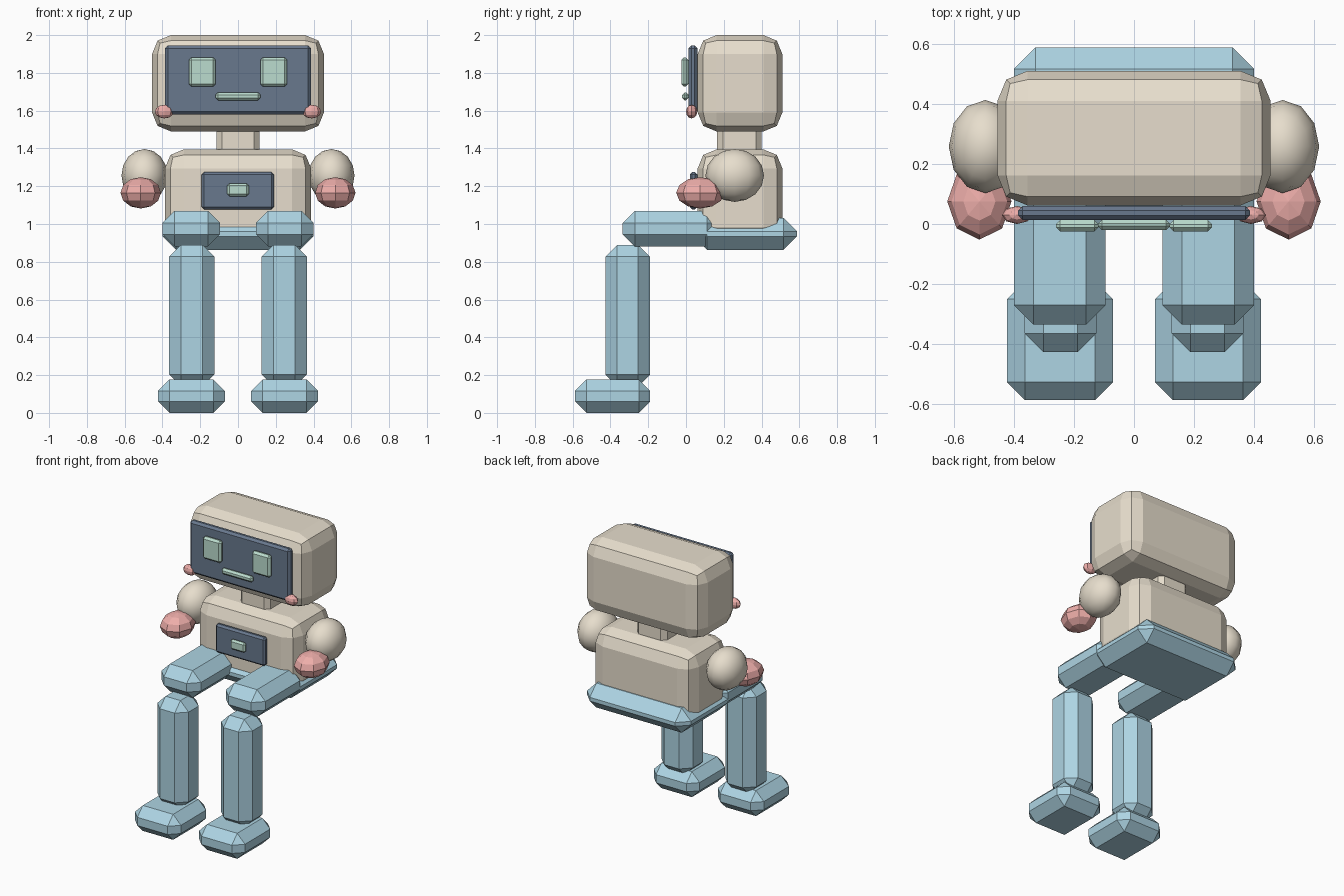
import bpy, bmesh
from mathutils import Matrix, Vector

if "Cube" in bpy.data.objects:
    bpy.data.objects.remove(bpy.data.objects["Cube"])


def material(name, rgb):
    m = bpy.data.materials.new(name)
    m.diffuse_color = (*rgb, 1)
    m.use_nodes = True
    m.node_tree.nodes["Principled BSDF"].inputs["Base Color"].default_value = m.diffuse_color
    return m


CREAM = material("cream", (0.80, 0.73, 0.61))
BLUE = material("blue", (0.42, 0.66, 0.77))
NAVY = material("navy", (0.14, 0.19, 0.27))
GREEN = material("green", (0.50, 0.72, 0.62))
RED = material("red", (0.85, 0.42, 0.40))


def finish(bm, name, mat):
    me = bpy.data.meshes.new(name)
    bm.to_mesh(me)
    bm.free()
    me.materials.append(mat)
    ob = bpy.data.objects.new(name, me)
    bpy.context.collection.objects.link(ob)
    return ob


def box(name, mat, x, y, z, bevel, segments=1):
    """Bevelled box from (min, max) ranges."""
    lo, hi = Vector((x[0], y[0], z[0])), Vector((x[1], y[1], z[1]))
    bm = bmesh.new()
    bmesh.ops.create_cube(bm, size=1, matrix=Matrix.Translation((lo + hi) / 2)
                          @ Matrix.Diagonal((*(hi - lo), 1)))
    bmesh.ops.bevel(bm, geom=bm.edges[:], offset=bevel, segments=segments,
                    profile=0.5, affect='EDGES')
    return finish(bm, name, mat)


def ball(name, mat, centre, radii, u, v, smooth=False):
    bm = bmesh.new()
    bmesh.ops.create_uvsphere(bm, u_segments=u, v_segments=v, radius=1,
                              matrix=Matrix.Translation(centre) @ Matrix.Diagonal((*radii, 1)))
    for f in bm.faces:
        f.smooth = smooth
    return finish(bm, name, mat)


def sided(s, a, b):
    return tuple(sorted((s * a, s * b)))


# Head, neck and torso
box("head", CREAM, (-0.455, 0.455), (0.062, 0.51), (1.49, 2.0), 0.1, 2)
box("neck", CREAM, (-0.115, 0.115), (0.165, 0.40), (1.35, 1.54), 0.03)
box("torso", CREAM, (-0.387, 0.387), (0.062, 0.51), (0.885, 1.395), 0.1, 2)
box("pelvis", BLUE, (-0.4, 0.4), (0.04, 0.588), (0.863, 1.033), 0.072)

# Face screen and chest panel
box("screen", NAVY, (-0.386, 0.386), (0.014, 0.06), (1.58, 1.945), 0.015)
box("mouth", GREEN, (-0.12, 0.12), (-0.02, 0.014), (1.655, 1.697), 0.013)
box("chest_panel", NAVY, (-0.192, 0.19), (0.02, 0.06), (1.077, 1.275), 0.013)
box("chest_button", GREEN, (-0.057, 0.057), (-0.01, 0.02), (1.146, 1.215), 0.012)

for side, s in (("left", -1), ("right", 1)):
    # Eyes and cheeks
    box(side + "_eye", GREEN, sided(s, 0.118, 0.26), (-0.025, 0.013), (1.727, 1.882), 0.014)
    ball(side + "_cheek", RED, (s * 0.39, 0.03, 1.595), (0.05, 0.03, 0.036), 8, 6)
    # Arms
    ball(side + "_arm", CREAM, (s * 0.495, 0.258, 1.257), (0.122, 0.155, 0.14), 12, 8, True)
    ball(side + "_hand", RED, (s * 0.515, 0.075, 1.165), (0.107, 0.127, 0.083), 8, 6)
    # Seated legs
    box(side + "_thigh", BLUE, sided(s, 0.095, 0.4), (-0.335, 0.175), (0.88, 1.07), 0.065)
    box(side + "_shin", BLUE, sided(s, 0.125, 0.365), (-0.427, -0.19), (0.14, 0.89), 0.063)
    box(side + "_foot", BLUE, sided(s, 0.07, 0.423), (-0.587, -0.19), (0.0, 0.177), 0.06)
